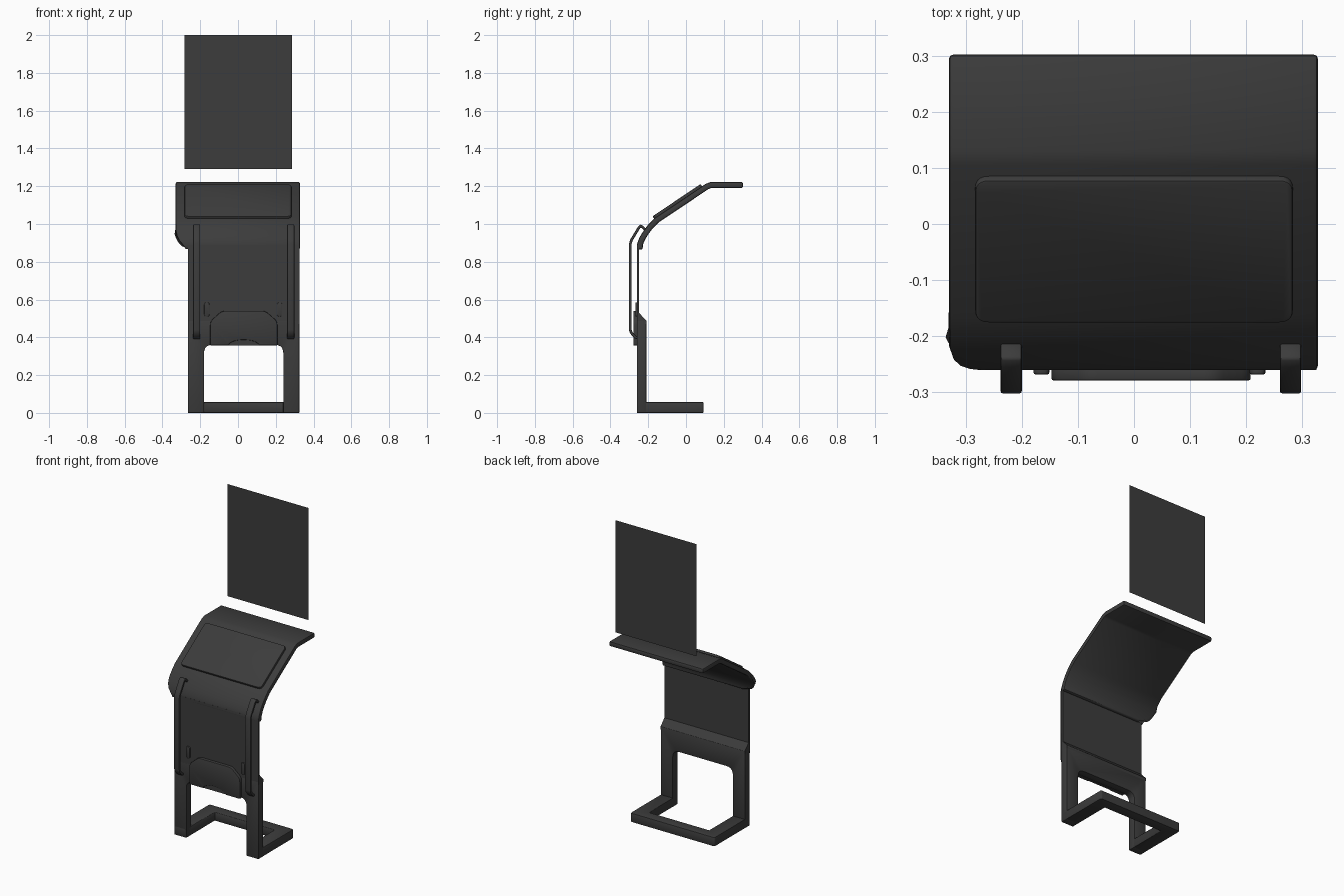
import bpy, bmesh, math
from mathutils import Vector

cube = bpy.data.objects.get("Cube")
if cube:
    bpy.data.objects.remove(cube, do_unlink=True)

# Single dark grey material
grey = bpy.data.materials.new("dark_grey")
grey.use_nodes = True
COLOR = (0.045, 0.045, 0.045, 1)
grey.diffuse_color = COLOR
grey.node_tree.nodes["Principled BSDF"].inputs["Base Color"].default_value = COLOR

AXES = {"x": lambda a, b, d: (d, a, b),
        "y": lambda a, b, d: (a, d, b),
        "z": lambda a, b, d: (a, b, d)}


def rounded(points, segments=5):
    """Round the corners of an outline; each point is (a, b) or (a, b, radius)."""
    out = []
    for i, p in enumerate(points):
        here = Vector(p[:2])
        if len(p) == 2:
            out.append(here)
            continue
        before = (Vector(points[i - 1][:2]) - here).normalized()
        after = (Vector(points[(i + 1) % len(points)][:2]) - here).normalized()
        start, end = here + before * p[2], here + after * p[2]
        for k in range(segments + 1):
            t = k / segments
            out.append(start * (1 - t) ** 2 + here * 2 * t * (1 - t) + end * t * t)
    return out


def band(path, thickness):
    """Closed outline of a strip following a path, thickened to its right."""
    path = [Vector(p) for p in path]
    normals = [Vector((b.y - a.y, a.x - b.x)).normalized() for a, b in zip(path, path[1:])]
    inner = []
    for i, p in enumerate(path):
        n0, n1 = normals[max(i - 1, 0)], normals[min(i, len(normals) - 1)]
        mid = (n0 + n1).normalized()
        inner.append(p + mid * thickness / mid.dot(n0))
    return path + inner[::-1]


def prism(name, outline, axis, low, high, bevel=0.0, reshape=None):
    """Extrude an outline along an axis and soften its sharp edges."""
    bm = bmesh.new()
    ends = [[bm.verts.new(AXES[axis](p[0], p[1], d)) for p in outline] for d in (low, high)]
    for loop in ends:
        bm.faces.new(loop)
    n = len(outline)
    for i in range(n):
        j = (i + 1) % n
        bm.faces.new((ends[0][i], ends[0][j], ends[1][j], ends[1][i]))
    if reshape:
        for v in bm.verts:
            reshape(v.co)
    bmesh.ops.recalc_face_normals(bm, faces=bm.faces)
    if bevel:
        sharp = [e for e in bm.edges if e.calc_face_angle(0) > math.radians(40)]
        bmesh.ops.bevel(bm, geom=sharp, offset=bevel, segments=2, profile=0.5,
                        affect="EDGES", clamp_overlap=True)
    return finish(name, bm)


def finish(name, bm):
    mesh = bpy.data.meshes.new(name)
    bm.to_mesh(mesh)
    bm.free()
    mesh.materials.append(grey)
    obj = bpy.data.objects.new(name, mesh)
    bpy.context.collection.objects.link(obj)
    bpy.ops.object.select_all(action="DESELECT")
    obj.select_set(True)
    bpy.context.view_layer.objects.active = obj
    bpy.ops.object.shade_smooth_by_angle(angle=math.radians(35))
    return obj


LEFT, RIGHT, FRONT = -0.265, 0.325, -0.26
IN_L, IN_R = -0.18, 0.24

# Legs: an upside-down U with a rounded opening
prism("leg_frame", rounded([(LEFT, 0), (IN_L, 0), (IN_L, 0.36, 0.045), (IN_R, 0.36, 0.045),
                            (IN_R, 0), (RIGHT, 0), (RIGHT, 0.49), (LEFT, 0.49)]),
      "y", FRONT, -0.21, 0.003)
prism("leg_frame_taper", [(FRONT, 0.47), (-0.21, 0.47), (-0.21, 0.488), (-0.249, 0.53), (FRONT, 0.53)],
      "x", LEFT, RIGHT)

# Foot: flat U open at the front
prism("foot_frame", rounded([(LEFT, FRONT), (IN_L, FRONT), (IN_L, 0.025), (IN_R, 0.025),
                             (IN_R, FRONT), (RIGHT, FRONT), (RIGHT, 0.093, 0.012),
                             (LEFT, 0.093, 0.012)]),
      "z", 0, 0.057, 0.004)

# Thin back sheet
prism("back_sheet", [(LEFT, 0.48), (RIGHT, 0.48), (RIGHT, 0.89), (LEFT, 0.89)],
      "y", FRONT, -0.248)


# Folded upper shell with a rounded lower corner on one side
def round_corner(co, radius=0.1, top=0.965):
    if co.x < 0 and co.z < top:
        t = min((top - co.z) / radius, 1)
        co.x += radius * (1 - math.sqrt(1 - t * t))


shell_path = [(-0.26, 0.865), (-0.26, 0.875), (-0.26, 0.89), (-0.254, 0.91), (-0.243, 0.935),
              (-0.225, 0.963), (-0.203, 0.993), (-0.165, 1.032), (0.105, 1.213),
              (0.13, 1.222), (0.302, 1.222)]
prism("upper_shell", band(shell_path, 0.031), "x", -0.33, 0.328, 0.008, round_corner)

# Raised panel lying on the slope
panel = prism("raised_panel", rounded([(-0.283, -0.153, 0.025), (0.283, -0.153, 0.025),
                                       (0.283, 0.153, 0.025), (-0.283, 0.153, 0.025)]),
              "z", -0.01, 0.014, 0.004)
panel.location = (0, -0.042, 1.1145)
panel.rotation_euler.x = math.atan2(0.181, 0.27)

# Bent rails standing off the front
rail_path = [(-0.25, 0.388), (-0.272, 0.395), (-0.296, 0.42), (-0.302, 0.44), (-0.302, 0.895),
             (-0.295, 0.918), (-0.255, 0.985), (-0.24, 0.998), (-0.226, 0.99), (-0.208, 0.972)]
# Small pills beside the pocket
for side, rail_x, pill_x in (("right", -0.219, -0.165), ("left", 0.279, 0.22)):
    prism(side + "_rail", band(rail_path, 0.014), "x", rail_x - 0.019, rail_x + 0.019, 0.005)
    a, b = pill_x - 0.014, pill_x + 0.014
    prism(side + "_pill", rounded([(a, 0.51, 0.013), (b, 0.51, 0.013),
                                   (b, 0.585, 0.013), (a, 0.585, 0.013)]),
          "y", -0.268, -0.255, 0.003)

# Front pocket with chamfered top corners and a thumb notch
notch = [(0.03 - 0.08 * math.cos(k * math.pi / 10), 0.357 + 0.03 * math.sin(k * math.pi / 10))
         for k in range(11)]
prism("front_pocket", rounded([(-0.147, 0.357)] + notch +
                              [(0.208, 0.357), (0.208, 0.485, 0.02), (0.145, 0.54, 0.02),
                               (-0.085, 0.54, 0.02), (-0.147, 0.485, 0.02)]),
      "y", -0.279, -0.255, 0.004)
prism("pocket_backing", [(-0.06, 0.357), (0.12, 0.357), (0.12, 0.4), (-0.06, 0.4)],
      "y", -0.272, -0.255)

# Flat card floating above the rear edge
bm = bmesh.new()
bm.faces.new([bm.verts.new((x, 0.3, z)) for x, z in
              ((-0.282, 1.29), (0.285, 1.29), (0.285, 2.0), (-0.282, 2.0))])
finish("rear_card", bm)
